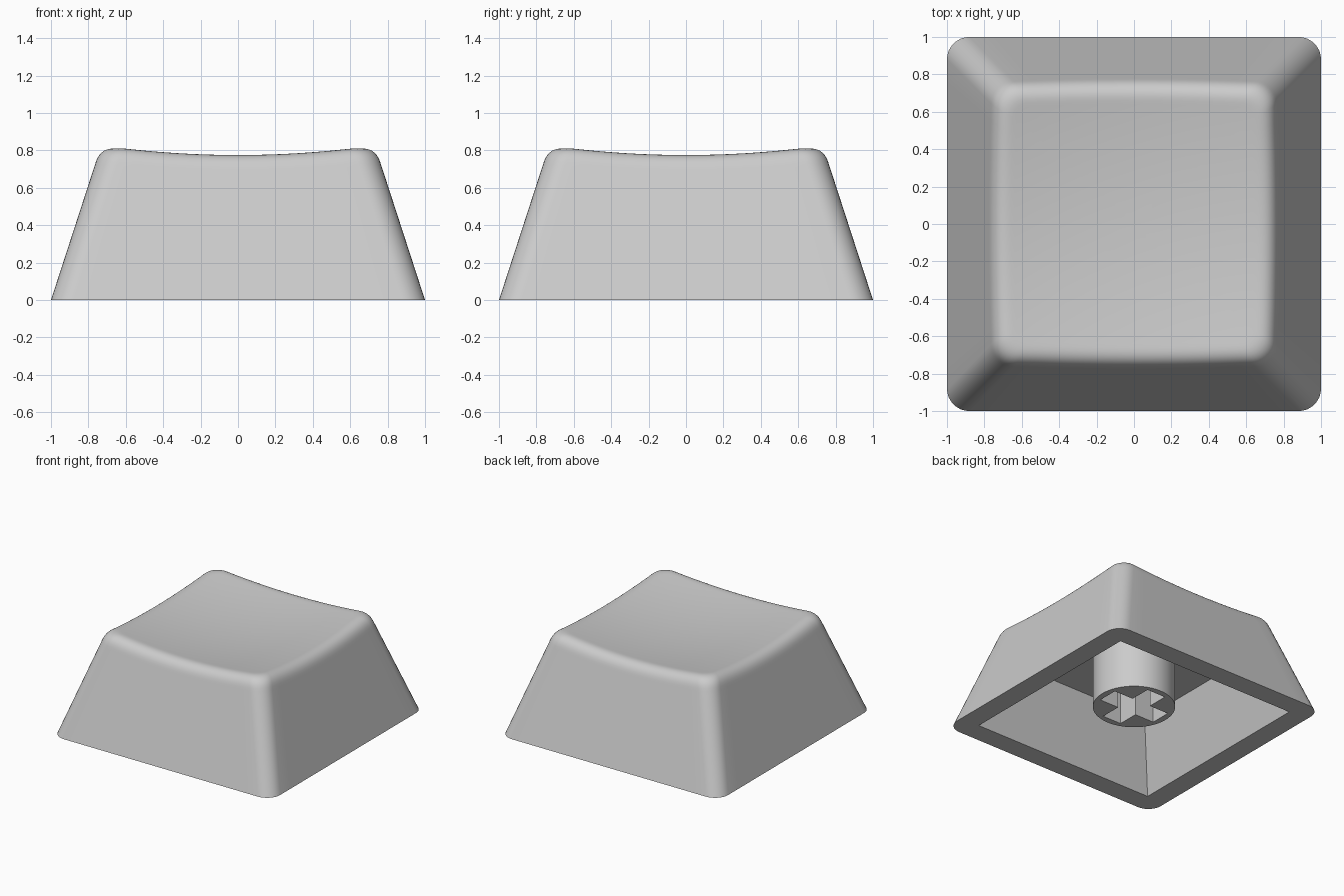
import bpy, bmesh, math
from mathutils import Vector

if "Cube" in bpy.data.objects:
    bpy.data.objects.remove(bpy.data.objects["Cube"])

TAPER = 0.325        # inward lean of the walls per unit of height
CORNER = 0.12        # corner radius in plan
FILLET = 0.085       # size of the rounded top edge
CEILING = 0.535      # height of the hollow underside

grey = bpy.data.materials.new("light grey plastic")
grey.diffuse_color = (0.6, 0.6, 0.6, 1)
grey.use_nodes = True
grey.node_tree.nodes["Principled BSDF"].inputs["Base Color"].default_value = grey.diffuse_color


def outline(half, radius, arc=8, side=14):
    """Rounded square, always with the same number of points."""
    corners = []
    for k in range(4):
        a0 = k * math.pi / 2
        c = Vector((math.copysign(half - radius, math.cos(a0 + math.pi / 4)),
                    math.copysign(half - radius, math.sin(a0 + math.pi / 4))))
        corners.append([c + radius * Vector((math.cos(a0 + math.pi / 2 * i / arc),
                                             math.sin(a0 + math.pi / 2 * i / arc)))
                        for i in range(arc + 1)])
    pts = []
    for k in range(4):
        pts += corners[k]
        a, b = corners[k][-1], corners[(k + 1) % 4][0]
        pts += [a.lerp(b, i / side) for i in range(1, side)]
    return pts


def dish(p):
    return 0.73 + 0.1 * (p.x ** 2 + p.y ** 2)


def wall_point(i, z):
    return outline(1 - TAPER * z, CORNER)[i]


def finish(name, bm):
    bmesh.ops.remove_doubles(bm, verts=bm.verts, dist=1e-5)
    bmesh.ops.recalc_face_normals(bm, faces=bm.faces)
    me = bpy.data.meshes.new(name)
    bm.to_mesh(me)
    bm.free()
    me.materials.append(grey)
    ob = bpy.data.objects.new(name, me)
    bpy.context.collection.objects.link(ob)
    return ob


def smooth(ob):
    bpy.ops.object.select_all(action='DESELECT')
    ob.select_set(True)
    bpy.context.view_layer.objects.active = ob
    bpy.ops.object.shade_smooth_by_angle(angle=math.radians(30))


# Cap shell: ceiling, cavity walls, rim, outer walls, rounded edge, dished top
count = len(outline(1, CORNER))
rings = [[p.to_3d() + Vector((0, 0, CEILING)) for p in outline(0.655, 0)],
         [p.to_3d() for p in outline(0.83, 0)],
         [p.to_3d() for p in outline(1, CORNER)]]
STEPS = 8
edge_rings = [[] for _ in range(STEPS + 2)]
for i in range(count):
    z = 0.8
    for _ in range(6):                      # where the wall meets the dish
        z = dish(wall_point(i, z))
    edge = wall_point(i, z).to_3d() + Vector((0, 0, z))
    low = wall_point(i, z - FILLET).to_3d() + Vector((0, 0, z - FILLET))
    inner = outline(1 - TAPER * z - FILLET, CORNER - FILLET * 0.5)[i]
    high = inner.to_3d() + Vector((0, 0, dish(inner)))
    below = wall_point(i, z - FILLET - 0.02).to_3d() + Vector((0, 0, z - FILLET - 0.02))
    edge_rings[0].append(below)
    for s in range(STEPS + 1):
        t = s / STEPS
        edge_rings[s + 1].append(low * (1 - t) ** 2 + edge * 2 * t * (1 - t) + high * t * t)
rings += edge_rings
last = rings[-1]
for f in (0.97, 0.88, 0.77, 0.66, 0.55, 0.44, 0.33, 0.22, 0.11):
    ring = []
    for p in last:
        q = p.to_2d() * f
        ring.append(q.to_3d() + Vector((0, 0, dish(q))))
    rings.append(ring)

bm = bmesh.new()
loops = [[bm.verts.new(p) for p in ring] for ring in rings]
for a, b in zip(loops, loops[1:]):
    for i in range(count):
        j = (i + 1) % count
        bm.faces.new((a[i], a[j], b[j], b[i]))
centre = bm.verts.new((0, 0, 0.73))
for i in range(count):
    bm.faces.new((loops[-1][i], loops[-1][(i + 1) % count], centre))
bm.faces.new(loops[0])
smooth(finish("cap_shell", bm))


def prism(name, points, z0, z1):
    bm = bmesh.new()
    face = bm.faces.new([bm.verts.new((x, y, z0)) for x, y in points])
    new = bmesh.ops.extrude_face_region(bm, geom=[face])["geom"]
    bmesh.ops.translate(bm, vec=(0, 0, z1 - z0),
                        verts=[v for v in new if isinstance(v, bmesh.types.BMVert)])
    return finish(name, bm)


# Round stem with a plus-shaped socket
circle = [(0.31 * math.cos(math.tau * i / 64), 0.31 * math.sin(math.tau * i / 64))
          for i in range(64)]
stem = prism("stem", circle, 0.105, CEILING + 0.01)
L, W = 0.26, 0.085
plus = []
for k in range(4):
    c, s = round(math.cos(k * math.pi / 2)), round(math.sin(k * math.pi / 2))
    plus += [(x * c - y * s, x * s + y * c) for x, y in ((L, -W), (L, W), (W, W))]
cutter = prism("socket_cutter", plus, 0.0, CEILING - 0.01)
cutter.hide_render = True
mod = stem.modifiers.new("socket", 'BOOLEAN')
mod.operation = 'DIFFERENCE'
mod.solver = 'EXACT'
mod.object = cutter
bpy.context.view_layer.objects.active = stem
bpy.ops.object.modifier_apply(modifier=mod.name)
bpy.data.objects.remove(cutter)
smooth(stem)
